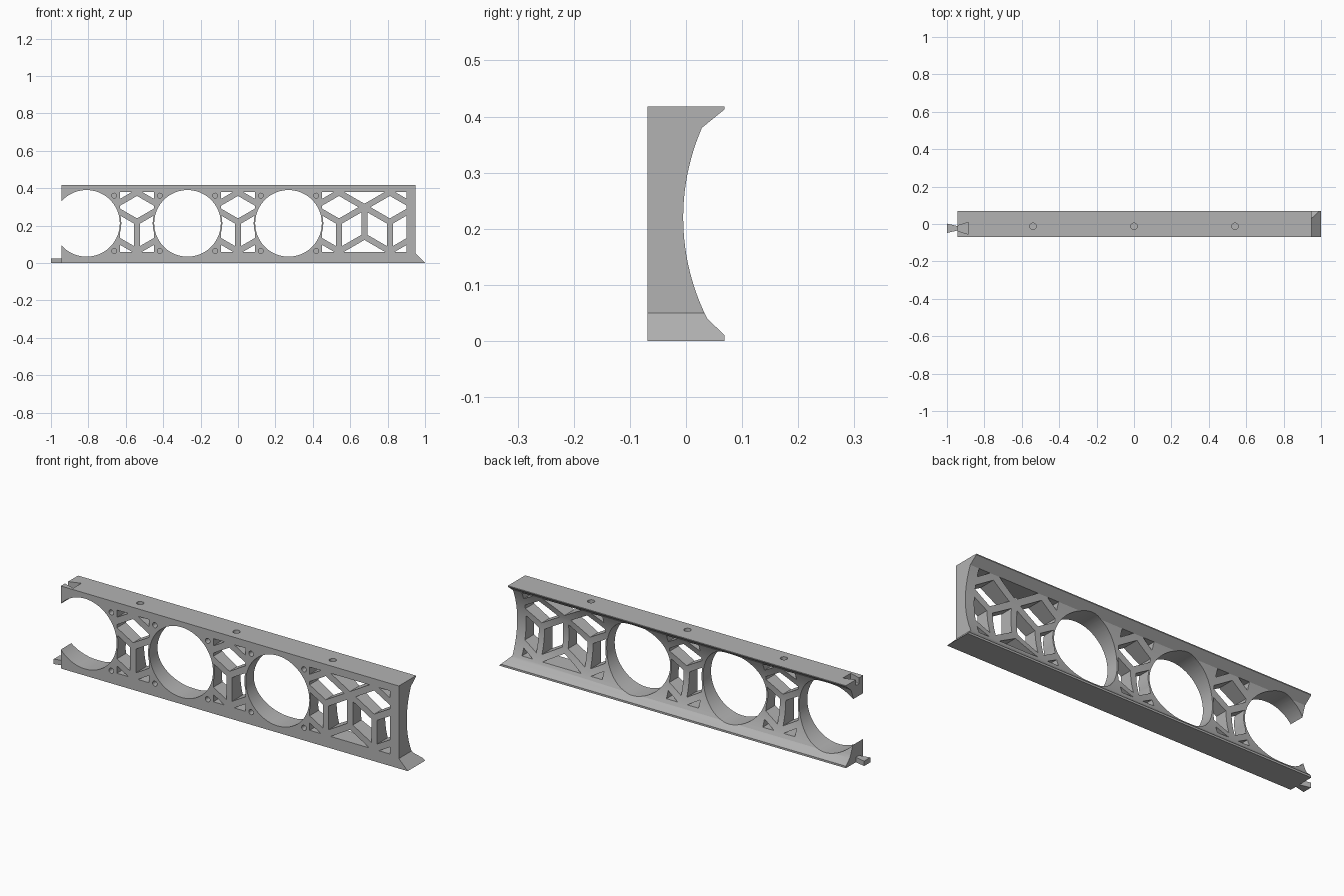
import bpy, bmesh, math
from mathutils import Matrix, Vector

if "Cube" in bpy.data.objects:
    bpy.data.objects.remove(bpy.data.objects["Cube"])

grey = bpy.data.materials.new("mid_grey")
grey.use_nodes = True
grey.diffuse_color = (0.45, 0.45, 0.45, 1)
grey.node_tree.nodes["Principled BSDF"].inputs["Base Color"].default_value = grey.diffuse_color


def prism(name, points, axis, start, end):
    """Extrude a 2D outline along an axis; the outline uses the other two axes in order."""
    bm = bmesh.new()
    others = [i for i in range(3) if i != axis]
    verts = []
    for p in points:
        co = Vector()
        co[others[0]], co[others[1]], co[axis] = p[0], p[1], start
        verts.append(bm.verts.new(co))
    face = bm.faces.new(verts)
    move = Vector()
    move[axis] = end - start
    new = bmesh.ops.extrude_face_region(bm, geom=[face])["geom"]
    bmesh.ops.translate(bm, vec=move, verts=[v for v in new if isinstance(v, bmesh.types.BMVert)])
    bmesh.ops.recalc_face_normals(bm, faces=bm.faces)
    mesh = bpy.data.meshes.new(name)
    bm.to_mesh(mesh)
    bm.free()
    mesh.materials.append(grey)
    ob = bpy.data.objects.new(name, mesh)
    bpy.context.collection.objects.link(ob)
    return ob


def disc(cx, cy, r, n):
    return [(cx + r * math.cos(math.tau * i / n), cy + r * math.sin(math.tau * i / n)) for i in range(n)]


def rect(x0, x1, z0, z1):
    return [(x0, z0), (x1, z0), (x1, z1), (x0, z1)]


def cut(target, tool):
    """Subtract the tool from the target, then discard the tool."""
    mod = target.modifiers.new("cut", 'BOOLEAN')
    mod.operation, mod.solver, mod.object = 'DIFFERENCE', 'EXACT', tool
    bpy.context.view_layer.objects.active = target
    bpy.ops.object.modifier_apply(modifier=mod.name)
    bpy.data.objects.remove(tool)


def bar(a, b, half):
    """Outline of a straight strut running from a to b."""
    a, b = Vector(a), Vector(b)
    d = (b - a).normalized()
    n = Vector((-d.y, d.x)) * half
    a, b = a - d * half * 0.5, b + d * half * 0.5
    return [a + n, b + n, b - n, a - n]


# Section: flat front, hollowed back with chamfered lips
H, DEEP = 0.418, 0.069
arc = []
for i in range(25):
    z = 0.04 + (0.38 - 0.04) * i / 24
    # circular hollow touching its deepest point at mid height
    arc.append((-0.005 + 0.40 - math.sqrt(0.40 ** 2 - (z - 0.22) ** 2), z))
section = [(-DEEP, 0), (DEEP, 0), (DEEP, 0.01)] + arc + [(DEEP, 0.413), (DEEP, H), (-DEEP, H)]
frame = prism("vent_frame", section, 0, -0.945, 1.0)

# Right end: upright wall with a sloping foot
cut(frame, prism("end_cutter", [(0.95, 0.05), (1.1, -0.1), (1.1, 0.6), (0.95, 0.6)], 1, -0.2, 0.2))

# Round openings with blind screw holes at their corners
ROUND = (-0.81, -0.27, 0.27)
MID, RADIUS = 0.212, 0.178
for cx in ROUND:
    cut(frame, prism("opening_cutter", disc(cx, MID, RADIUS, 96), 1, -0.2, 0.2))
    for sx in (-1, 1):
        for sz in (-1, 1):
            x = cx + sx * 0.148
            if x > -0.9:
                cut(frame, prism("screw_cutter", disc(x, MID + sz * 0.148, 0.013, 20), 1, -0.2, -0.02))

# Lattice windows: panels minus hexagon struts with three spokes each
R, HALF = 0.157, 0.016
HEX_Z = 0.22


def lattice(x0, x1, centres):
    panel = prism("window_cutter", rect(x0, x1, 0.06, 0.38), 1, -0.2, 0.2)
    for cx in centres:
        corner = [(cx + R * math.sin(math.tau * i / 6), HEX_Z + R * math.cos(math.tau * i / 6)) for i in range(6)]
        struts = [(corner[i], corner[(i + 1) % 6]) for i in range(6)]
        struts += [((cx, HEX_Z), corner[i]) for i in (1, 3, 5)]
        for k, (a, b) in enumerate(struts):
            # neighbouring hexagons share one upright
            if cx != centres[0] and k == 4:
                continue
            cut(panel, prism("strut", bar(a, b, HALF), 1, -0.3, 0.3))
    for cx in ROUND:
        if x0 - 0.3 < cx < x1 + 0.3:
            cut(panel, prism("rim", disc(cx, MID, RADIUS + 0.008, 96), 1, -0.3, 0.3))
    cut(frame, panel)


lattice(-0.63, -0.45, [-0.54])
lattice(-0.09, 0.09, [0.0])
lattice(0.45, 0.90, [0.54, 0.54 + R * math.sqrt(3)])

# Blind holes along the top
for x in (-0.54, 0, 0.54):
    cut(frame, prism("top_hole_cutter", disc(x, -0.012, 0.017, 24), 2, H - 0.03, H + 0.1))

# Dovetail pocket in the top left end
cut(frame, prism("pocket_cutter",
                 [(-0.96, -0.034), (-0.945, -0.036), (-0.885, -0.055), (-0.885, 0.009), (-0.945, -0.01), (-0.96, -0.012)],
                 2, H - 0.03, H + 0.1))

# Dovetail tab at the bottom left end
tab = prism("dovetail_tab", [(-1.0, -0.048), (-0.94, -0.034), (-0.94, -0.012), (-1.0, 0.002)], 2, 0, 0.025)

# Smooth round walls, crisp edges
bpy.ops.object.select_all(action='DESELECT')
for ob in (frame, tab):
    ob.select_set(True)
bpy.context.view_layer.objects.active = frame
bpy.ops.object.shade_smooth_by_angle(angle=math.radians(25))
